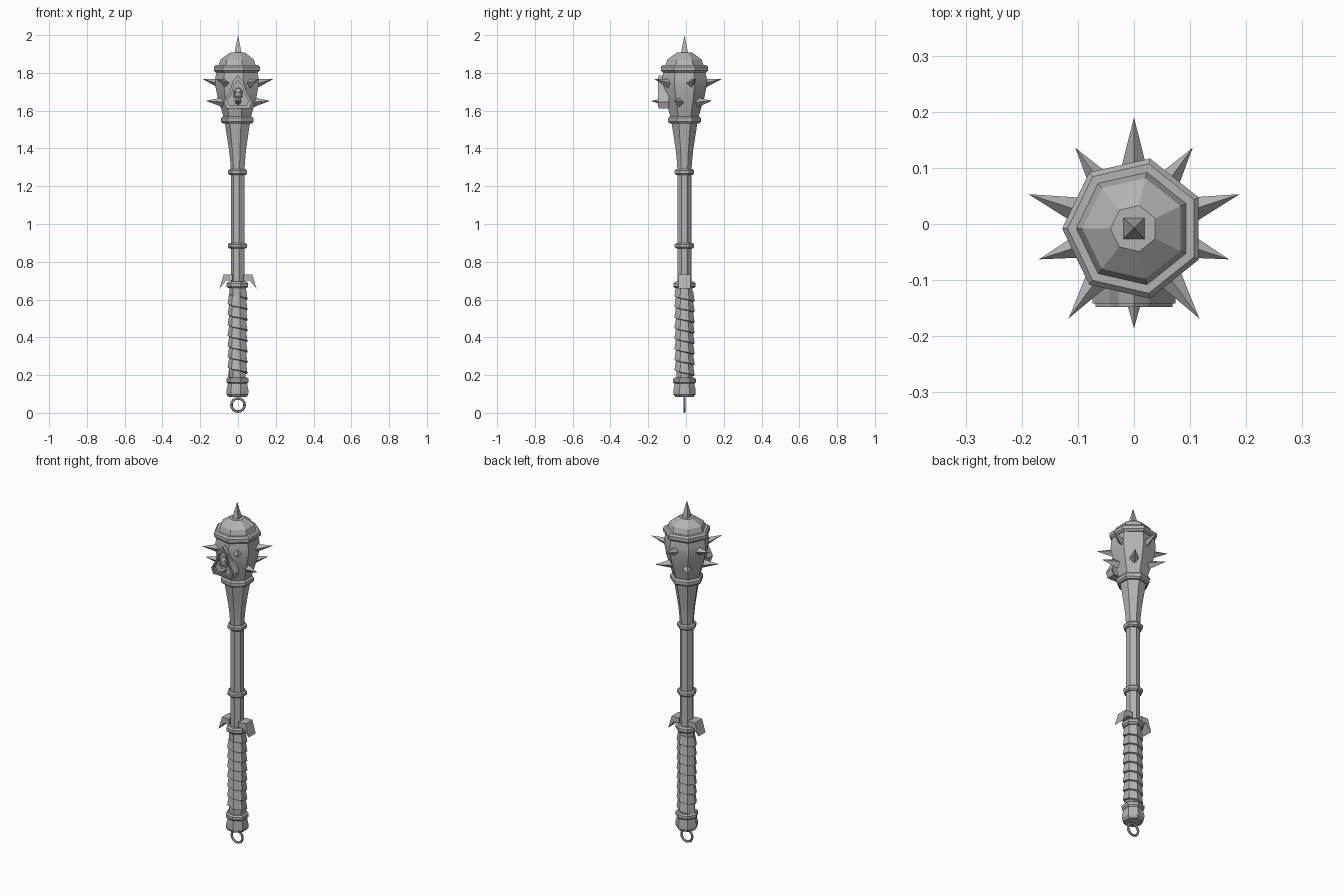
import bpy, bmesh, math
from mathutils import Vector, Matrix

if "Cube" in bpy.data.objects:
    bpy.data.objects.remove(bpy.data.objects["Cube"])

CY = -0.008          # shaft axis in y
SIDES = 7

steel = bpy.data.materials.new("grey steel")
steel.diffuse_color = (0.45, 0.45, 0.45, 1)
steel.use_nodes = True
steel.node_tree.nodes["Principled BSDF"].inputs["Base Color"].default_value = steel.diffuse_color


def finish(name, bm, smooth=True):
    bmesh.ops.recalc_face_normals(bm, faces=bm.faces)
    me = bpy.data.meshes.new(name)
    bm.to_mesh(me)
    bm.free()
    me.materials.append(steel)
    ob = bpy.data.objects.new(name, me)
    bpy.context.collection.objects.link(ob)
    if smooth:
        bpy.ops.object.select_all(action='DESELECT')
        ob.select_set(True)
        bpy.context.view_layer.objects.active = ob
        bpy.ops.object.shade_smooth_by_angle(angle=math.radians(30))
    return ob


def turned(name, profile):
    """Seven-sided lathe of (radius, z) points with closed ends."""
    bm = bmesh.new()
    rings = []
    for r, z in profile:
        rings.append([bm.verts.new((r * math.cos(a), CY + r * math.sin(a), z))
                      for a in (math.pi + i * math.tau / SIDES for i in range(SIDES))])
    for lo, hi in zip(rings, rings[1:]):
        for i in range(SIDES):
            j = (i + 1) % SIDES
            bm.faces.new((lo[i], lo[j], hi[j], hi[i]))
    bm.faces.new(rings[0])
    bm.faces.new(rings[-1])
    return finish(name, bm)


def band(name, z0, z1, r, core):
    """Bevelled ring around the shaft."""
    b = (z1 - z0) * 0.25
    turned(name, [(core, z0), (r - b, z0), (r, z0 + b), (r, z1 - b), (r - b, z1), (core, z1)])


def spike(name, base, tip, r, turn=0.0):
    """Four-sided pyramid from base to tip."""
    base, tip = Vector(base), Vector(tip)
    d = tip - base
    bm = bmesh.new()
    m = (Matrix.Translation((base + tip) / 2) @ d.to_track_quat('Z', 'Y').to_matrix().to_4x4()
         @ Matrix.Rotation(turn, 4, 'Z'))
    bmesh.ops.create_cone(bm, cap_ends=True, segments=4, radius1=r, radius2=0,
                          depth=d.length, matrix=m)
    finish(name, bm, False)


def slab(name, pts, y0, y1, hole=None):
    """Front-facing (x, z) outline extruded in y, optionally a frame with a hole."""
    bm = bmesh.new()
    n = len(pts)
    loops = [[bm.verts.new((x, y, z)) for x, z in p]
             for p, y in ([(pts, y0), (pts, y1)] + ([(hole, y1), (hole, y0)] if hole else []))]
    pairs = list(zip(loops, loops[1:]))
    if hole:
        pairs.append((loops[-1], loops[0]))
    else:
        bm.faces.new(loops[0])
        bm.faces.new(loops[1])
    for a, b in pairs:
        for i in range(n):
            j = (i + 1) % n
            bm.faces.new((a[i], a[j], b[j], b[i]))
    return finish(name, bm, False)


def blob(name, loc, size, seg=8, rings=6):
    bm = bmesh.new()
    bmesh.ops.create_uvsphere(bm, u_segments=seg, v_segments=rings, radius=1,
                              matrix=Matrix.Translation(loc) @ Matrix.Diagonal((*size, 1)))
    finish(name, bm)


# Shaft, flaring neck, head and dome
turned("shaft", [(0.038, 0.66), (0.038, 1.30)])
turned("neck", [(0.038, 1.28), (0.041, 1.33), (0.047, 1.39), (0.058, 1.46), (0.071, 1.54)])
turned("head", [(0.072, 1.55), (0.086, 1.60), (0.108, 1.67), (0.122, 1.74), (0.121, 1.77), (0.112, 1.815)])
turned("dome", [(0.107, 1.83), (0.092, 1.872), (0.042, 1.907)])
band("head_rim", 1.803, 1.842, 0.128, 0.10)
band("neck_rim", 1.532, 1.57, 0.090, 0.06)
band("upper_shaft_ring", 1.26, 1.29, 0.053, 0.03)
band("lower_shaft_ring", 0.87, 0.90, 0.053, 0.03)
band("grip_top_ring", 0.66, 0.695, 0.060, 0.03)

# Spikes: one on top, two rows of five around the head
spike("top_spike", (0, CY, 1.90), (0, CY, 2.0), 0.028, math.pi / 4)
for i in range(5):
    for row, start, reach, root, zb, zt in (("upper", 18, 0.198, 0.095, 1.742, 1.768),
                                            ("lower", -18, 0.178, 0.085, 1.645, 1.652)):
        a = math.radians(start + 72 * i)
        c, s = math.cos(a), math.sin(a)
        spike(f"{row}_spike_{i + 1}", (root * c, CY + root * s, zb),
              (reach * c, CY + reach * s, zt), 0.026)

# Hooded face ornament on the front of the head
half = [(0.028, 1.757), (0.044, 1.70), (0.074, 1.645), (0.062, 1.612)]
hood = [(0, 1.787)] + half + [(-x, z) for x, z in reversed(half)]


def inset(k):
    return [(x * k, 1.675 + (z - 1.675) * k) for x, z in hood]


slab("ornament_back", inset(0.95), -0.09, -0.128)
slab("hood_frame", hood, -0.095, -0.142, inset(0.74))
slab("hood_edge", inset(0.93), -0.12, -0.148, inset(0.80))
blob("face_skull", (0, -0.126, 1.692), (0.026, 0.018, 0.030))
blob("face_jaw", (0, -0.126, 1.652), (0.018, 0.016, 0.020))
for s in (-1, 1):
    blob(f"face_brow_{'left' if s < 0 else 'right'}", (0.012 * s, -0.139, 1.700), (0.011, 0.007, 0.006), 6, 4)
    blob(f"face_cheek_{'left' if s < 0 else 'right'}", (0.016 * s, -0.136, 1.675), (0.009, 0.008, 0.007), 6, 4)
spike("face_nose", (0, -0.134, 1.672), (0, -0.142, 1.698), 0.008)

# Bent plate lugs of the guard
lug = [(0.030, 0.732), (0.076, 0.732), (0.098, 0.658), (0.063, 0.700), (0.030, 0.700)]
for s, side in ((-1, "left"), (1, "right")):
    slab(f"guard_{side}", [(s * x, z) for x, z in lug], CY - 0.032, CY + 0.032)

# Grip core with an overlapping spiral wrap
turned("grip_core", [(0.044, 0.17), (0.044, 0.67)])
bm = bmesh.new()
pitch, z_low, z_high = 0.056, 0.18, 0.67
section = [(0.042, 0.0), (0.055, 0.004), (0.047, pitch), (0.042, pitch)]
prev = None
for k in range(int((z_high - z_low - pitch) / pitch * SIDES) + 1):
    a = math.pi - k * math.tau / SIDES
    z = z_low + k * pitch / SIDES
    cur = [bm.verts.new((r * math.cos(a), CY + r * math.sin(a), z + dz)) for r, dz in section]
    if prev:
        for i in range(4):
            j = (i + 1) % 4
            bm.faces.new((prev[i], prev[j], cur[j], cur[i]))
    else:
        bm.faces.new(cur)
    prev = cur
bm.faces.new(prev)
finish("grip_wrap", bm)

# Pommel and hanging ring
turned("pommel", [(0.050, 0.085), (0.060, 0.097), (0.061, 0.12), (0.053, 0.155), (0.053, 0.17)])
band("pommel_ring", 0.155, 0.187, 0.062, 0.03)
bpy.ops.mesh.primitive_torus_add(major_segments=16, minor_segments=6, major_radius=0.035,
                                 minor_radius=0.007, location=(0, CY, 0.042),
                                 rotation=(math.pi / 2, 0, 0))
loop = bpy.context.object
loop.name = "hanging_ring"
loop.data.materials.append(steel)
bpy.ops.object.shade_smooth_by_angle(angle=math.radians(30))
